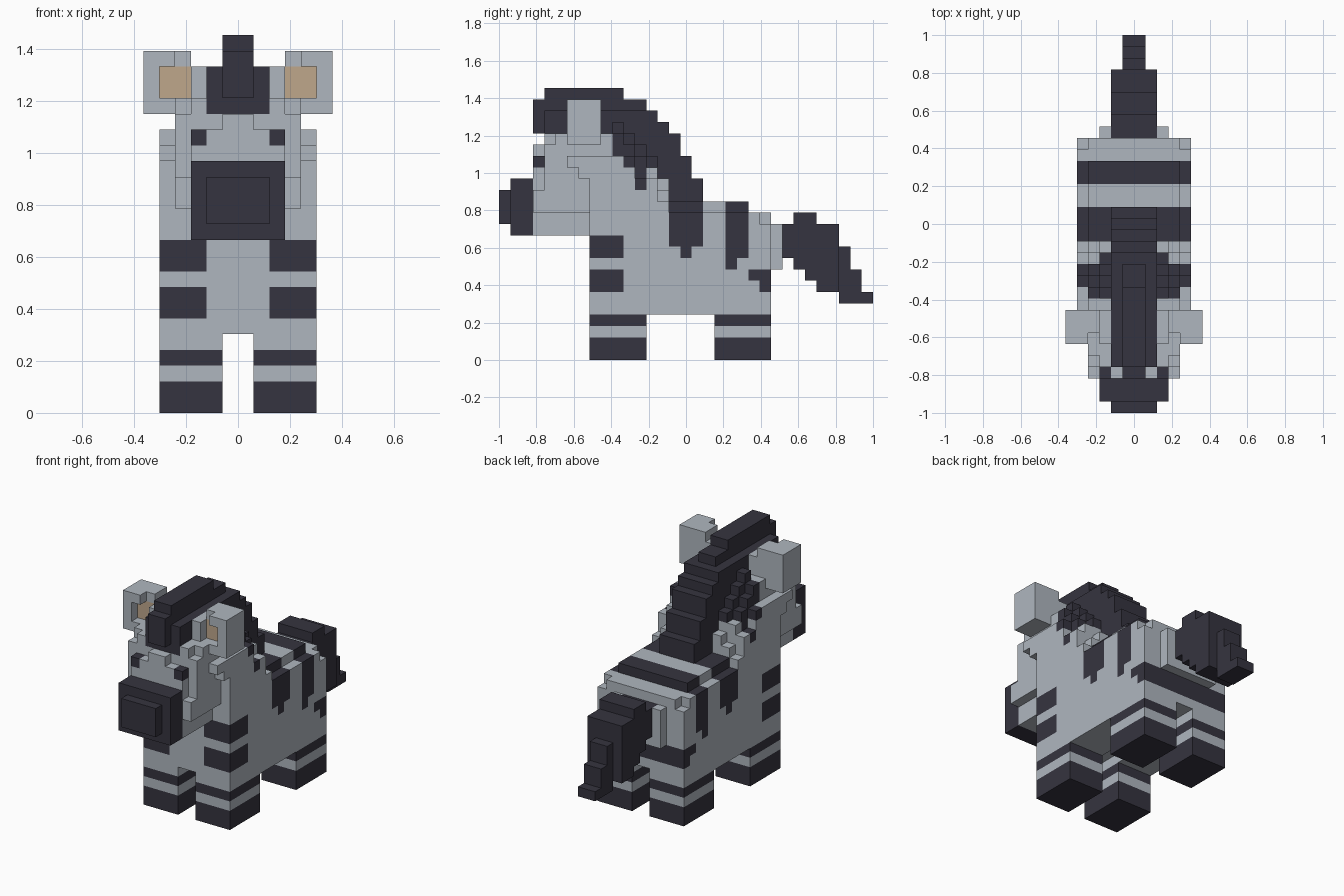
import bpy, bmesh, math

cube = bpy.data.objects.get("Cube")
if cube:
    bpy.data.objects.remove(cube, do_unlink=True)

U = 2 / 33                      # block size
LIGHT, DARK, TAN = 0, 1, 2


def make_material(name, rgb):
    m = bpy.data.materials.new(name)
    m.use_nodes = True
    m.diffuse_color = (*rgb, 1)
    m.node_tree.nodes["Principled BSDF"].inputs["Base Color"].default_value = (*rgb, 1)
    return m


MATS = [make_material("pale grey", (0.43, 0.47, 0.52)),
        make_material("charcoal", (0.036, 0.034, 0.05)),
        make_material("tan", (0.52, 0.39, 0.26))]

parts = {}                      # part name -> {cell: colour}
claimed = set()


def cells(box):
    x0, x1, y0, y1, z0, z1 = box
    for x in range(x0, x1):
        for y in range(y0, y1):
            for z in range(z0, z1):
                yield (x, y, z)
                yield (-x - 1, y, z)


def fill(name, *boxes, colour=LIGHT):
    """Add blocks on both sides; x counts from the centre, y from the front."""
    part = parts.setdefault(name, {})
    for box in boxes:
        for c in cells(box):
            if c not in claimed:
                claimed.add(c)
                part[c] = colour


def paint(name, *boxes, colour=DARK):
    for box in boxes:
        for c in cells(box):
            if c in parts[name]:
                parts[name][c] = colour


def steps(name, x0, x1, bottom, profile, colour=LIGHT):
    """Fill a stepped slab: profile gives (y start, y end, top)."""
    for y0, y1, top in profile:
        fill(name, (x0, x1, y0, y1, bottom, top), colour=colour)


# mane: narrow crest over a wider stepped ridge
fill("mane", (0, 1, 3, 4, 20, 23), (0, 1, 4, 11, 20, 24), (0, 1, 11, 13, 20, 23),
     colour=DARK)
steps("mane", 0, 2, 14, [(13, 14, 22), (14, 15, 21), (15, 16, 20),
                         (16, 17, 18), (17, 18, 16)], DARK)
fill("mane", (0, 2, 4, 13, 19, 22), colour=DARK)

# head with recessed brow and eyes
fill("head", (0, 3, 3, 8, 11, 13), (0, 3, 3, 4, 13, 18), (0, 1, 3, 4, 18, 19),
     (3, 4, 3, 4, 13, 15), (0, 4, 4, 8, 13, 19), (0, 3, 4, 10, 19, 20),
     (3, 4, 5, 10, 19, 20), (2, 3, 6, 9, 20, 22))
paint("head", (2, 3, 3, 4, 17, 18))

# muzzle and nose
fill("muzzle", (0, 3, 1, 3, 11, 16), (0, 2, 0, 1, 12, 15), colour=DARK)

# ears with hollow fronts
fill("ears", (3, 6, 7, 9, 19, 23), (5, 6, 6, 7, 19, 23),
     (3, 5, 6, 7, 19, 20), (4, 5, 6, 7, 22, 23))
paint("ears", (3, 5, 7, 8, 20, 22), colour=TAN)

# body and neck, built as stepped slabs from the flank inwards
fill("body", (4, 5, 6, 7, 17, 18), (4, 5, 7, 8, 16, 18))
steps("body", 4, 5, 4, [(8, 10, 18), (10, 12, 18), (12, 13, 16), (13, 14, 16),
                        (14, 15, 14), (15, 23, 13), (23, 24, 12)])
steps("body", 3, 4, 4, [(8, 11, 20), (11, 12, 19), (12, 13, 18), (13, 14, 17),
                        (14, 15, 15), (15, 22, 14), (22, 24, 13)])
steps("body", 1, 3, 4, [(8, 10, 20), (10, 11, 21), (11, 12, 20), (12, 13, 19),
                        (13, 14, 18), (14, 15, 16), (15, 22, 14), (22, 24, 13)])
steps("body", 0, 1, 5, [(8, 13, 19), (13, 15, 16), (15, 22, 14), (22, 24, 13)])
fill("body", (0, 3, 24, 25, 8, 11), (2, 3, 24, 25, 11, 12))

# body stripes
paint("body",
      (2, 4, 10, 14, 17, 22), (4, 5, 11, 12, 17, 18), (0, 5, 12, 13, 15, 18),
      (0, 5, 15, 18, 10, 15), (0, 5, 16, 17, 9, 10),
      (0, 5, 20, 22, 9, 15), (0, 5, 20, 21, 8, 9),
      (2, 5, 8, 11, 9, 11), (2, 5, 8, 11, 6, 8),
      (0, 5, 22, 24, 7, 8), (0, 5, 23, 24, 6, 7))

# legs with dark hooves and one band each
for name, y0 in (("front_legs", 8), ("hind_legs", 19)):
    fill(name, (1, 5, y0, y0 + 5, 0, 4))
    paint(name, (1, 5, y0, y0 + 5, 0, 2), (1, 5, y0, y0 + 5, 3, 4))

# tail: (y start, y end, bottom, top)
for y0, y1, z0, z1 in ((24, 25, 9, 12), (25, 26, 9, 12), (26, 27, 8, 13),
                       (27, 28, 7, 13), (28, 30, 6, 12)):
    fill("tail", (0, 2, y0, y1, z0, z1), colour=DARK)
fill("tail", (0, 1, 30, 31, 5, 10), (0, 1, 31, 32, 5, 8), (0, 1, 32, 33, 5, 6),
     colour=DARK)


def build(name, part):
    """Skin the outer sides of a part's blocks and merge flat regions."""
    bm = bmesh.new()
    verts = {}

    def vert(p):
        if p not in verts:
            verts[p] = bm.verts.new((p[0] * U, (p[1] - 16.5) * U, p[2] * U))
        return verts[p]

    for c, colour in part.items():
        for axis in range(3):
            a, b = (axis + 1) % 3, (axis + 2) % 3
            for side in (0, 1):
                n = list(c)
                n[axis] += 2 * side - 1
                if tuple(n) in claimed:
                    continue
                ring = []
                for i, j in ((0, 0), (1, 0), (1, 1), (0, 1)):
                    p = list(c)
                    p[axis] += side
                    p[a] += i
                    p[b] += j
                    ring.append(vert(tuple(p)))
                face = bm.faces.new(ring if side else ring[::-1])
                # ear lining shows only on the forward faces
                inner = colour == TAN and not (axis == 1 and side == 0)
                face.material_index = LIGHT if inner else colour
    bmesh.ops.dissolve_limit(bm, angle_limit=math.radians(1), verts=bm.verts[:],
                             edges=bm.edges[:], delimit={'MATERIAL'})
    mesh = bpy.data.meshes.new(name)
    bm.to_mesh(mesh)
    bm.free()
    for m in MATS:
        mesh.materials.append(m)
    bpy.context.collection.objects.link(bpy.data.objects.new(name, mesh))


for part_name, part_cells in parts.items():
    build(part_name, part_cells)
